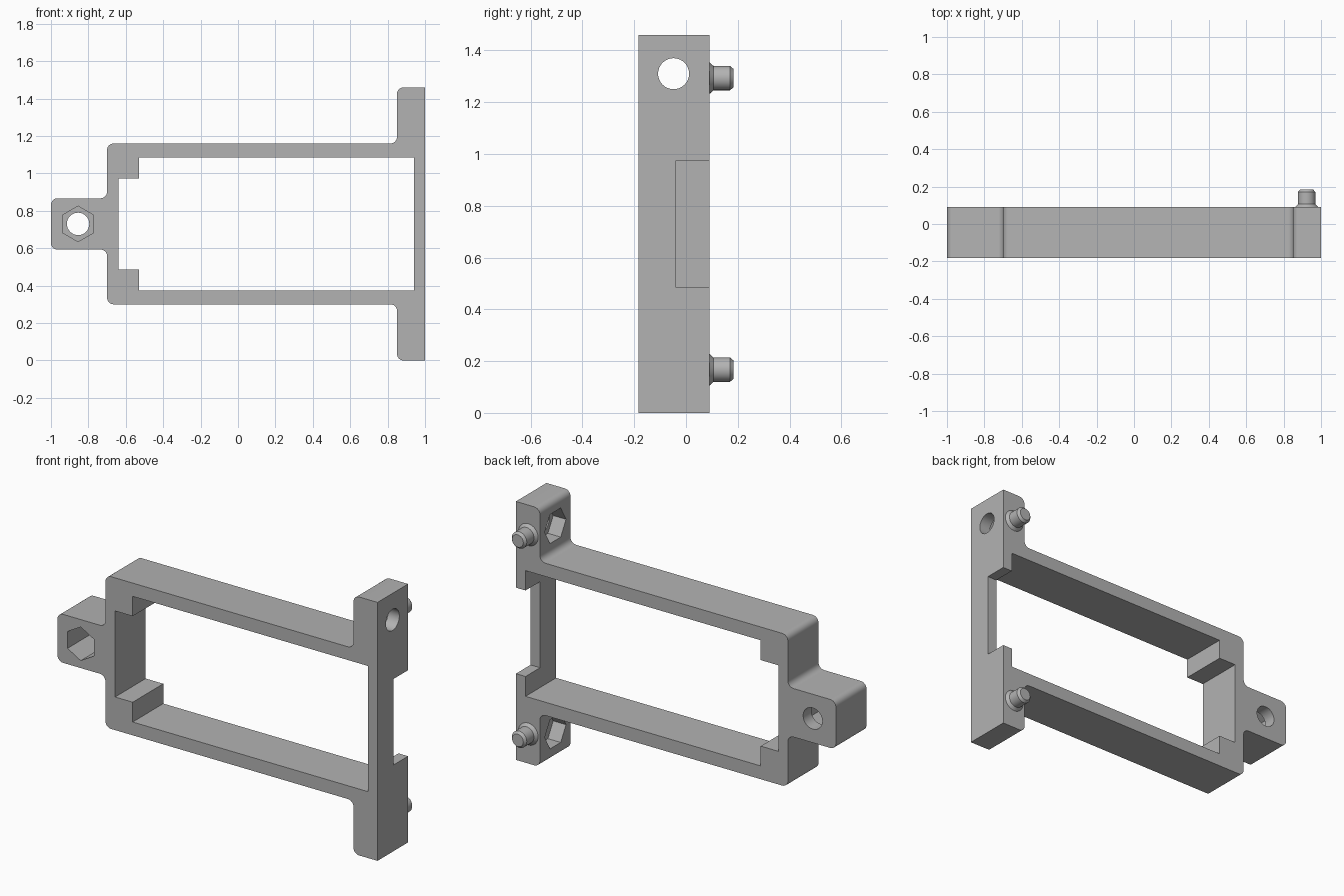
import bpy, bmesh, math
from mathutils import Vector, Matrix

cube = bpy.data.objects.get("Cube")
if cube:
    bpy.data.objects.remove(cube, do_unlink=True)

MID = 0.73                    # height of the mirror plane
FRONT, BACK = -0.183, 0.09    # depth of the frame
DEPTH = BACK - FRONT

grey = bpy.data.materials.new("plain grey")
grey.use_nodes = True
COLOUR = (0.45, 0.45, 0.45, 1)
grey.diffuse_color = COLOUR
grey.node_tree.nodes["Principled BSDF"].inputs["Base Color"].default_value = COLOUR


def make_object(name, bm):
    bmesh.ops.recalc_face_normals(bm, faces=bm.faces)
    mesh = bpy.data.meshes.new(name)
    bm.to_mesh(mesh)
    bm.free()
    mesh.materials.append(grey)
    obj = bpy.data.objects.new(name, mesh)
    bpy.context.collection.objects.link(obj)
    return obj


def round_corners(points, steps=6):
    """Replace each (x, z, radius) corner by an arc where radius > 0."""
    out = []
    for i, (x, z, r) in enumerate(points):
        p = Vector((x, z))
        a = (Vector(points[i - 1][:2]) - p).normalized()
        b = (Vector(points[(i + 1) % len(points)][:2]) - p).normalized()
        if r == 0 or abs(a.dot(b)) > 0.99:
            out.append(p)
            continue
        for k in range(steps + 1):
            t = k / steps * math.pi / 2
            out.append(p + a * r * (1 - math.sin(t)) + b * r * (1 - math.cos(t)))
    return out


def prism(name, outline, y0, y1):
    """Extrude an outline of (x, z) points along y."""
    bm = bmesh.new()
    face = bm.faces.new([bm.verts.new((x, y0, z)) for x, z in outline])
    side = bmesh.ops.extrude_face_region(bm, geom=[face])["geom"]
    moved = [v for v in side if isinstance(v, bmesh.types.BMVert)]
    bmesh.ops.translate(bm, verts=moved, vec=(0, y1 - y0, 0))
    return make_object(name, bm)


def mirrored(half):
    """Complete an upper half outline below the mid height."""
    return half + [(x, -z, r) for x, z, r in reversed(half)]


def raised(points):
    return [(x, z + MID) for x, z in points]


def drill(name, sides, radius, start, end, turn=0):
    """Straight cutter between two points, along x or y."""
    start, end = Vector(start), Vector(end)
    bm = bmesh.new()
    bmesh.ops.create_cone(bm, cap_ends=True, segments=sides, radius1=radius,
                          radius2=radius, depth=(end - start).length)
    spin = Matrix.Rotation(turn, 4, 'Z')
    aim = (Matrix.Rotation(math.pi / 2, 4, 'Y') if abs(end.x - start.x) > 0.01
           else Matrix.Rotation(math.pi / 2, 4, 'X'))
    bm.transform(Matrix.Translation((start + end) / 2) @ aim @ spin)
    return make_object(name, bm)


def cut(target, cutter):
    mod = target.modifiers.new("cut", 'BOOLEAN')
    mod.operation, mod.solver, mod.object = 'DIFFERENCE', 'EXACT', cutter
    bpy.context.view_layer.objects.active = target
    bpy.ops.object.modifier_apply(modifier=mod.name)
    bpy.data.objects.remove(cutter, do_unlink=True)


def smooth(obj):
    bpy.ops.object.select_all(action='DESELECT')
    obj.select_set(True)
    bpy.context.view_layer.objects.active = obj
    bpy.ops.object.shade_smooth_by_angle(angle=math.radians(30))


# Frame with end lug and flange, heights relative to the middle
R = 0.035
outer = mirrored([(-1, 0.137, R), (-0.7, 0.137, R), (-0.7, 0.43, R),
                  (0.85, 0.43, R), (0.85, 0.73, R), (1, 0.73, 0)])
# walk the upper half left to right, then the lower half back
frame = prism("frame", raised(round_corners(outer)), FRONT, BACK)

# Main opening, narrowed by two corner blocks
opening = mirrored([(-0.64, 0.243, 0), (-0.53, 0.243, 0),
                    (-0.53, 0.355, 0), (0.94, 0.355, 0)])
cut(frame, prism("opening_cutter", raised(round_corners(opening)),
                 FRONT - 0.1, BACK + 0.1))

# Rear notch in the flange wall
notch = [(0.9, -0.243), (1.1, -0.243), (1.1, 0.243), (0.9, 0.243)]
cut(frame, prism("notch_cutter", raised(notch), -0.04, BACK + 0.1))

# Lug bolt hole with a nut pocket in front
lug = -0.855
cut(frame, drill("lug_hole", 32, 0.06, (lug, FRONT - 0.1, MID), (lug, BACK + 0.1, MID)))
cut(frame, drill("lug_pocket", 6, 0.095, (lug, FRONT - 0.1, MID), (lug, FRONT + 0.2, MID)))

# Flange bolt holes with nut pockets on the inner side
for side in (-1, 1):
    z = MID + side * 0.58
    cut(frame, drill("flange_hole", 32, 0.06, (0.8, -0.048, z), (1.1, -0.048, z)))
    cut(frame, drill("flange_pocket", 6, 0.095, (0.75, -0.048, z), (0.93, -0.048, z)))
smooth(frame)

# Locating pegs on the back, with flared foot and chamfered tip
PEG = [(0.062, -0.01), (0.062, 0), (0.047, 0.016), (0.047, 0.08), (0.035, 0.094)]
for side, name in ((-1, "lower_peg"), (1, "upper_peg")):
    bm = bmesh.new()
    rings = []
    for r, y in PEG:
        angles = [math.tau * k / 32 for k in range(32)]
        rings.append([bm.verts.new((0.923 + r * math.cos(a), BACK + y,
                                    MID + side * 0.563 + r * math.sin(a)))
                      for a in angles])
    for lo, hi in zip(rings, rings[1:]):
        for k in range(32):
            bm.faces.new((lo[k - 1], lo[k], hi[k], hi[k - 1]))
    bm.faces.new(rings[0])
    bm.faces.new(rings[-1])
    smooth(make_object(name, bm))
